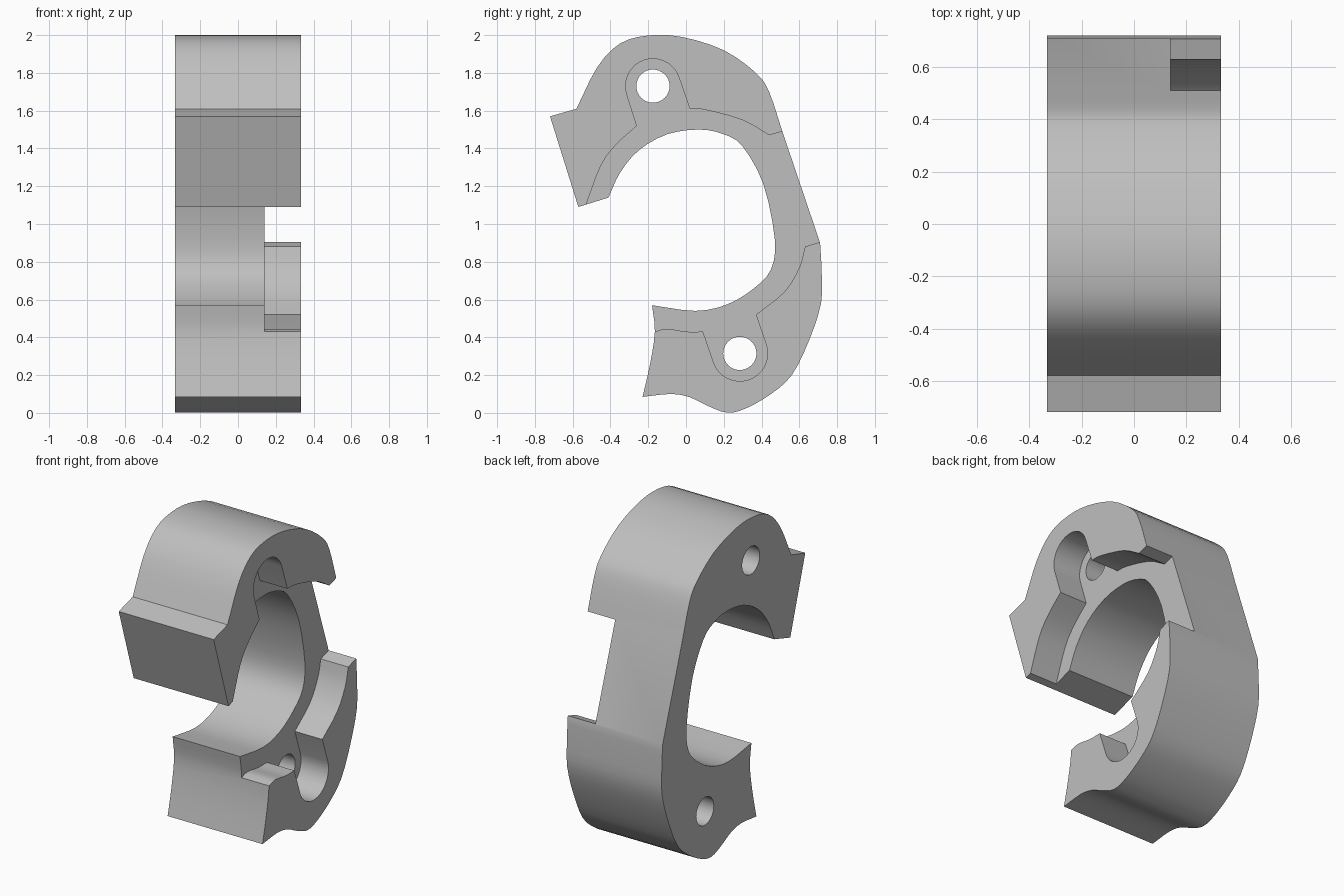
import bpy, bmesh, math
from mathutils import Vector

default = bpy.data.objects.get("Cube")
if default:
    bpy.data.objects.remove(default, do_unlink=True)

HALF = 0.333      # half thickness along x
FLOOR = 0.14      # recess floor
TILT = 18         # slant of both pockets, degrees

grey = bpy.data.materials.new("plain grey")
grey.use_nodes = True
colour = (0.52, 0.52, 0.52, 1)
grey.diffuse_color = colour
grey.node_tree.nodes["Principled BSDF"].inputs["Base Color"].default_value = colour


def smooth_run(points, steps=3):
    """Smooth curve through the points, with sharp corners at both ends."""
    p = [Vector(q) for q in points]
    p = [2 * p[0] - p[1]] + p + [2 * p[-1] - p[-2]]
    result = []
    for a, b, c, d in zip(p, p[1:], p[2:], p[3:]):
        for i in range(steps):
            t = i / steps
            result.append(b + (c - a) * t / 2
                          + (2 * a - 5 * b + 4 * c - d) * t**2 / 2
                          + (3 * b - a - 3 * c + d) * t**3 / 2)
    return result + [p[-2]]


def arc(centre, radius, start, sweep, steps):
    angles = [math.radians(start + sweep * i / steps) for i in range(steps + 1)]
    return [Vector(centre) + radius * Vector((math.cos(a), math.sin(a)))
            for a in angles]


def prism(name, outline, x0, x1):
    """Extrude a (y, z) outline from x0 to x1."""
    bm = bmesh.new()
    face = bm.faces.new([bm.verts.new((x0, y, z)) for y, z in outline])
    side = bmesh.ops.extrude_face_region(bm, geom=[face])
    moved = [v for v in side["geom"] if isinstance(v, bmesh.types.BMVert)]
    bmesh.ops.translate(bm, verts=moved, vec=(x1 - x0, 0, 0))
    bmesh.ops.recalc_face_normals(bm, faces=bm.faces)
    mesh = bpy.data.meshes.new(name)
    bm.to_mesh(mesh)
    bm.free()
    mesh.materials.append(grey)
    obj = bpy.data.objects.new(name, mesh)
    bpy.context.collection.objects.link(obj)
    return obj


def cut(target, cutter):
    cutter.hide_render = True
    mod = target.modifiers.new("cut", "BOOLEAN")
    mod.operation = "DIFFERENCE"
    mod.solver = "EXACT"
    mod.object = cutter
    bpy.context.view_layer.objects.active = target
    bpy.ops.object.modifier_apply(modifier=mod.name)
    bpy.data.objects.remove(cutter, do_unlink=True)


# Outer contour: square upper jaw, rounded crown, straight back, lower jaw
crown = smooth_run([(-.58, 1.61), (-.47, 1.83), (-.35, 1.955), (-.2, 1.998),
                    (-.02, 1.99), (.2, 1.92), (.37, 1.8), (.44, 1.7), (.51, 1.49)])
heel = smooth_run([(.71, .9), (.718, .75), (.715, .58), (.65, .38), (.56, .2),
                   (.45, .1), (.32, .025), (.22, .001), (.12, .035),
                   (.02, .083), (-.08, .1), (-.23, .085)])
lower_tip = smooth_run([(-.23, .085), (-.19, .26), (-.165, .43), (-.18, .57)])
# Inner contour: the rounded bore
bore = smooth_run([(-.18, .57), (.05, .54), (.22, .575), (.36, .66), (.45, .76),
                   (.47, .92), (.41, 1.21), (.3, 1.41), (.2, 1.475), (.07, 1.5),
                   (-.1, 1.475), (-.25, 1.39), (-.35, 1.27), (-.41, 1.14)])
outline = ([(-.57, 1.09), (-.72, 1.57)] + crown + heel[:-1]
           + lower_tip[:-1] + bore)
body = prism("clamp_body", outline, -HALF, HALF)

# Stepped recess around the bore, with a round pocket at each bolt
upper_bolt, lower_bolt = (-.175, 1.73), (.285, .315)
upper_step = smooth_run([(-.53, 1.1), (-.45, 1.31), (-.37, 1.42), (-.26, 1.52)])
upper_shelf = smooth_run([(.02, 1.61), (.1, 1.605), (.3, 1.55), (.44, 1.47)])
lower_step = smooth_run([(.63, .88), (.6, .77), (.52, .64), (.37, .52)])
lower_shelf = smooth_run([(.09, .43), (0, .43), (-.1, .445), (-.165, .43)])
recess = (upper_step + arc(upper_bolt, .145, 180 + TILT, -180, 16)
          + upper_shelf + [(.51, 1.49), (.6, 1.517), (.8, .93), (.71, .905)]
          + lower_step + arc(lower_bolt, .147, TILT, -180, 16)
          + lower_shelf + [(-.3, .42), (-.3, .9), (-.51, 1.04)])
cut(body, prism("recess_cutter", recess, FLOOR, HALF + .1))

# Bolt holes right through
for bolt in (upper_bolt, lower_bolt):
    ring = arc(bolt, .088, 0, 360, 32)[:-1]
    cut(body, prism("bolt_hole_cutter", ring, -HALF - .1, HALF + .1))

# Every face shares the one material
body.data.materials.clear()
body.data.materials.append(grey)
for poly in body.data.polygons:
    poly.material_index = 0

bpy.ops.object.select_all(action="DESELECT")
body.select_set(True)
bpy.context.view_layer.objects.active = body
bpy.ops.object.shade_smooth_by_angle(angle=math.radians(25))
